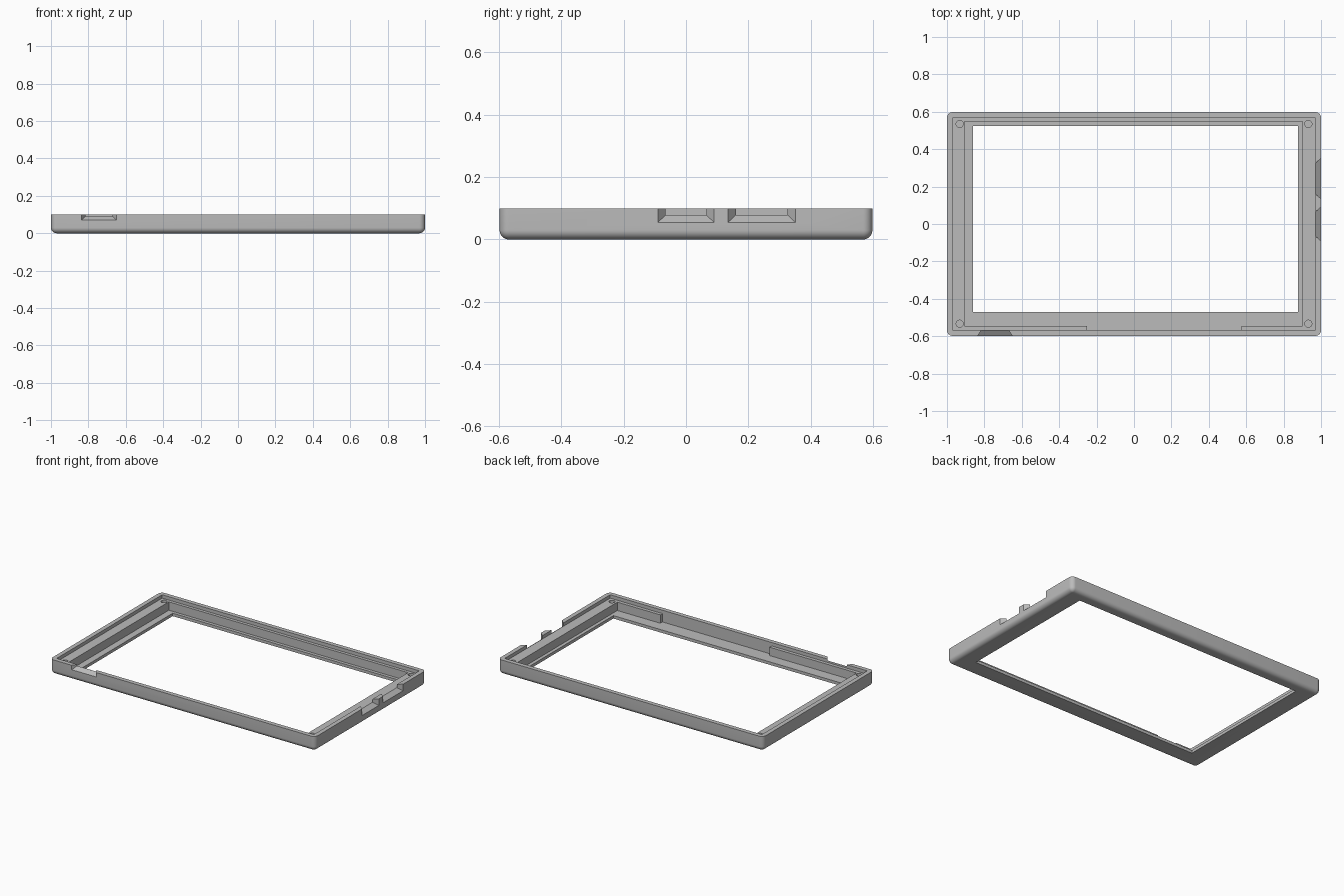
import bpy, bmesh, math

if "Cube" in bpy.data.objects:
    bpy.data.objects.remove(bpy.data.objects["Cube"])

# Overall sizes
HX, HY, TOP = 1.0, 0.598, 0.10
FILLET, CORNER, SEG = 0.03, 0.03, 8
LIP, SHELF_Z, FLOOR_Z = 0.03, 0.077, 0.02

grey = bpy.data.materials.new("plain grey")
grey.diffuse_color = (0.5, 0.5, 0.5, 1)
grey.use_nodes = True
grey.node_tree.nodes["Principled BSDF"].inputs["Base Color"].default_value = grey.diffuse_color


def make_object(name, bm):
    bmesh.ops.recalc_face_normals(bm, faces=bm.faces)
    mesh = bpy.data.meshes.new(name)
    bm.to_mesh(mesh)
    bm.free()
    mesh.materials.append(grey)
    obj = bpy.data.objects.new(name, mesh)
    bpy.context.collection.objects.link(obj)
    return obj


def rounded_loop(bm, inset, z):
    """Rounded rectangle outline, shrunk by inset, at height z."""
    r = max(CORNER - inset, 0.002)
    cx, cy = HX - inset - r, HY - inset - r
    loop = []
    for q, (sx, sy) in enumerate([(1, 1), (-1, 1), (-1, -1), (1, -1)]):
        for i in range(SEG + 1):
            a = math.pi / 2 * (q + i / SEG)
            loop.append(bm.verts.new((sx * cx + r * math.cos(a), sy * cy + r * math.sin(a), z)))
    return loop


def hexahedron(name, corners):
    bm = bmesh.new()
    v = [bm.verts.new(c) for c in corners]
    for f in [(0, 1, 2, 3), (4, 5, 6, 7), (0, 1, 5, 4), (1, 2, 6, 5), (2, 3, 7, 6), (3, 0, 4, 7)]:
        bm.faces.new([v[i] for i in f])
    return make_object(name, bm)


def box(name, x0, x1, y0, y1, z0, z1):
    return hexahedron(name, [(x, y, z) for z in (z0, z1)
                             for x, y in ((x0, y0), (x1, y0), (x1, y1), (x0, y1))])


def notch(name, side, centre, half_out, half_in, z_out, z_in, depth):
    """Port opening that narrows and rises from the outer face inward."""
    corners = []
    for d in (-0.01, depth + 0.002):
        t = d / depth
        h = half_out + (half_in - half_out) * t
        z = z_out + (z_in - z_out) * t
        for u, w in ((-h, z), (h, z), (h, 0.15), (-h, 0.15)):
            corners.append((HX - d, centre + u, w) if side == "right"
                           else (centre + u, -HY + d, w))
    return hexahedron(name, corners)


# Solid shell with a rounded bottom edge
bm = bmesh.new()
steps = [(FILLET * (1 - math.sin(a)), FILLET * (1 - math.cos(a)))
         for a in (math.pi / 2 * i / SEG for i in range(SEG + 1))]
loops = [rounded_loop(bm, i, z) for i, z in steps + [(0, TOP)]]
for lo, hi in zip(loops, loops[1:]):
    n = len(lo)
    for i in range(n):
        bm.faces.new((lo[i], lo[(i + 1) % n], hi[(i + 1) % n], hi[i]))
bm.faces.new(loops[0])
bm.faces.new(loops[-1])
frame = make_object("bezel_frame", bm)

# Shelf, pocket, pocket bay in the front wall, and screen window
cutters = [
    box("shelf_cut", -HX + LIP, HX - LIP, -HY + LIP, HY - LIP, SHELF_Z, 0.2),
    box("pocket_cut", -0.905, 0.90, -0.545, 0.547, FLOOR_Z, 0.21),
    box("bay_cut", -0.25, 0.575, -HY + LIP, -0.5, FLOOR_Z, 0.22),
    box("window_cut", -0.86, 0.877, -0.47, 0.525, -0.1, 0.23),
    # Port notches
    notch("right_notch_a", "right", 0.0, 0.09, 0.065, 0.055, 0.078, LIP),
    notch("right_notch_b", "right", 0.243, 0.108, 0.083, 0.055, 0.078, LIP),
    notch("front_notch", "front", -0.743, 0.093, 0.073, 0.07, 0.09, LIP),
]

# Screw holes in the shelf corners
for x in (-0.932, 0.932):
    for y in (-0.533, 0.535):
        bm = bmesh.new()
        bmesh.ops.create_cone(bm, cap_ends=True, segments=24, radius1=0.019,
                              radius2=0.019, depth=0.1)
        bmesh.ops.translate(bm, verts=bm.verts, vec=(x, y, 0.085))
        cutters.append(make_object("screw_hole_cut", bm))

# Apply every cut, then discard the cutters
bpy.context.view_layer.objects.active = frame
frame.select_set(True)
for c in cutters:
    c.hide_render = True
    mod = frame.modifiers.new("cut", "BOOLEAN")
    mod.operation, mod.solver, mod.object = "DIFFERENCE", "EXACT", c
    bpy.ops.object.modifier_apply(modifier=mod.name)
    bpy.data.objects.remove(c)

bpy.ops.object.shade_smooth_by_angle(angle=math.radians(30))
